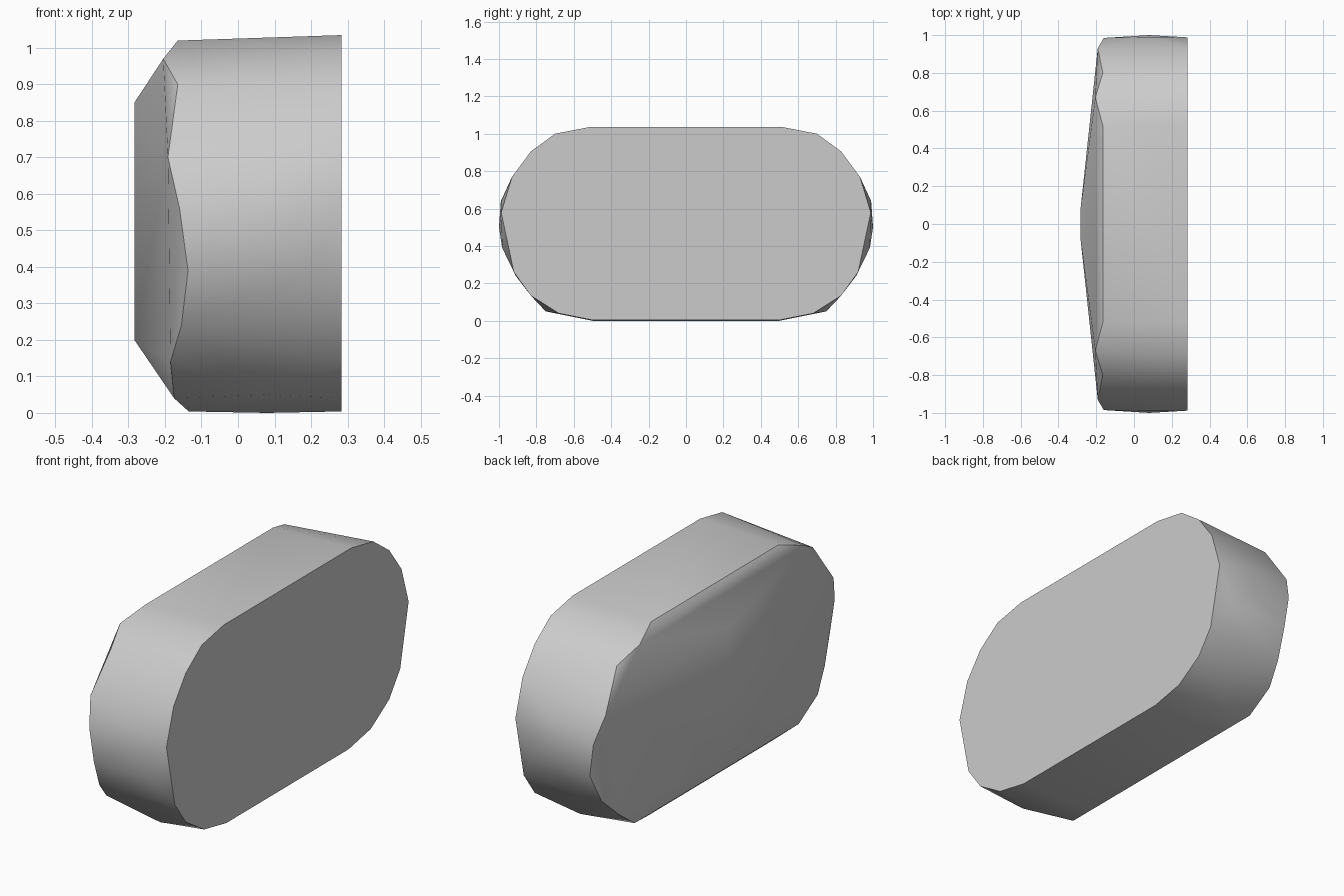
import bpy
import bmesh
from math import radians

# Remove the default cube
cube = bpy.data.objects.get("Cube")
if cube:
    bpy.data.objects.remove(cube, do_unlink=True)


def flat_material(name, colour):
    """Create a single-colour material."""
    material = bpy.data.materials.new(name)
    material.use_nodes = True
    material.diffuse_color = colour
    material.node_tree.nodes["Principled BSDF"].inputs["Base Color"].default_value = colour
    return material


def both_ends(points):
    """Mirror half-outline points across the middle of the length."""
    return [(x, side * y, z) for x, y, z in points for side in (-1, 1)]


def hull_object(name, points, material):
    """Wrap the points in a convex skin and merge its flat regions."""
    bm = bmesh.new()
    for point in points:
        bm.verts.new(point)
    bmesh.ops.convex_hull(bm, input=bm.verts)
    loose = [v for v in bm.verts if not v.link_faces]
    bmesh.ops.delete(bm, geom=loose, context="VERTS")
    bmesh.ops.dissolve_limit(bm, angle_limit=radians(0.5),
                             verts=bm.verts, edges=bm.edges)
    bmesh.ops.recalc_face_normals(bm, faces=bm.faces)
    mesh = bpy.data.meshes.new(name)
    bm.to_mesh(mesh)
    bm.free()
    mesh.materials.append(material)
    obj = bpy.data.objects.new(name, mesh)
    bpy.context.collection.objects.link(obj)
    return obj


# Flat face: half outline as (y, z), from top to bottom
face_x = 0.283
face_half = [(.52, 1.035), (.7, 1), (.83, .905), (.93, .77), (.988, .58),
             (.92, .26), (.83, .135), (.68, .04), (.5, .004)]
face = both_ends([(face_x, y, z) for y, z in face_half])

# Slightly bulging rounded ends, between the flat face and the rim
bulge = both_ends([(.08, 1, .5), (.08, .99, .64), (.2, .983, .39),
                   (.08, .75, .05), (.08, .5, 0)])

# Uneven rim around the domed face
rim = both_ends([(-.165, .52, 1.02), (-.205, .67, .97), (-.165, .8, .9),
                 (-.192, .93, .7), (-.16, .985, .56), (-.137, .98, .39),
                 (-.155, .91, .24), (-.185, .81, .14), (-.175, .67, .04),
                 (-.135, .5, .004)])

# Upright ridge across the middle of the dome
ridge = both_ends([(-.284, .07, .85), (-.284, .07, .2)])

grey = flat_material("light_grey", (0.6, 0.6, 0.6, 1))
body = hull_object("rounded_body", face + bulge + rim + ridge, grey)

# Smooth the rounded sides, keep the rims crisp
bpy.ops.object.select_all(action="DESELECT")
body.select_set(True)
bpy.context.view_layer.objects.active = body
bpy.ops.object.shade_smooth_by_angle(angle=radians(40))
